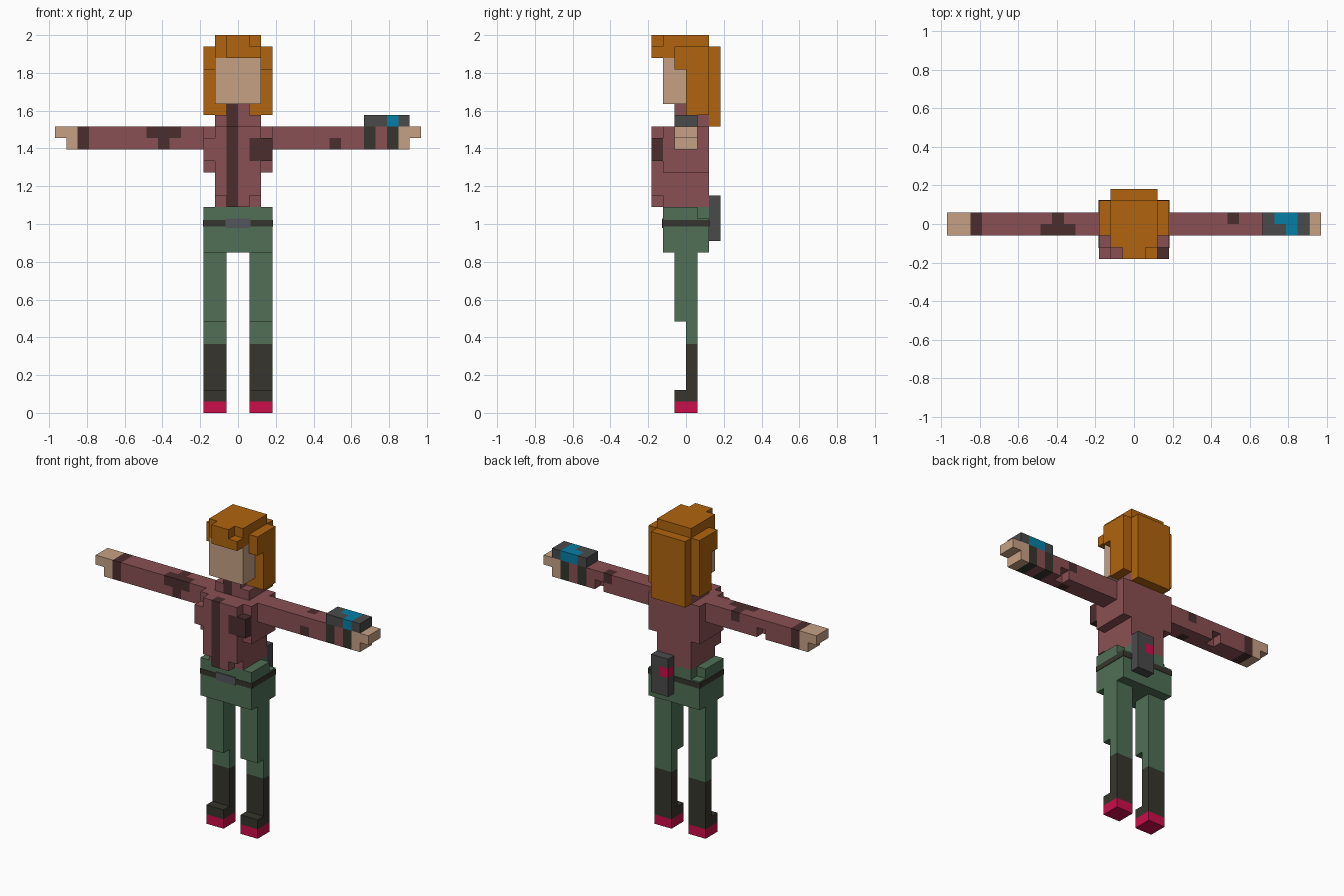
import bpy
import bmesh
from mathutils import Vector

UNIT = 2 / 33  # edge of one block

cube = bpy.data.objects.get("Cube")
if cube:
    bpy.data.objects.remove(cube, do_unlink=True)


def linear(channel):
    c = channel / 255
    return c / 12.92 if c <= 0.04045 else ((c + 0.055) / 1.055) ** 2.4


def make_material(name, hex_code):
    mat = bpy.data.materials.new(name)
    colour = [linear(c) for c in bytes.fromhex(hex_code)] + [1.0]
    mat.diffuse_color = colour
    mat.use_nodes = True
    mat.node_tree.nodes["Principled BSDF"].inputs["Base Color"].default_value = colour
    return mat


PALETTE = {
    "hair": "b0640f", "skin": "c6a184", "jacket": "8a5053", "maroon": "4b2d2d",
    "trousers": "50704f".replace("4f", "56"), "boots": "36352d", "crimson": "cc0d4b",
    "grey": "4a4a4a", "screen": "067ea6", "buckle": "55565c",
}
MATERIALS = {name: make_material(name + "_colour", code) for name, code in PALETTE.items()}


def finish(name, bm, names):
    mesh = bpy.data.meshes.new(name)
    bm.to_mesh(mesh)
    bm.free()
    for n in names:
        mesh.materials.append(MATERIALS[n])
    obj = bpy.data.objects.new(name, mesh)
    bpy.context.collection.objects.link(obj)
    return obj


def block_part(name, fills, mirror=False):
    """Fill ranges of blocks in order; later fills repaint, None carves.
    Only exposed faces are made, then flat regions are merged."""
    cells = {}
    for colour, (x0, x1), (y0, y1), (z0, z1) in fills:
        if mirror:
            x0, x1 = -x1, -x0
        for x in range(x0, x1):
            for y in range(y0, y1):
                for z in range(z0, z1):
                    if colour:
                        cells[x, y, z] = colour
                    else:
                        cells.pop((x, y, z), None)
    names = sorted(set(cells.values()))
    bm = bmesh.new()
    for cell, colour in cells.items():
        for axis in range(3):
            for sign in (-1, 1):
                step = Vector((0, 0, 0))
                step[axis] = sign
                if tuple(int(a + b) for a, b in zip(cell, step)) in cells:
                    continue
                u = Vector((0, 0, 0))
                u[(axis + 1) % 3] = 0.5
                v = step.cross(u)
                mid = Vector(cell) + Vector((0.5, 0.5, 0.5)) + step * 0.5
                ring = [mid - u - v, mid + u - v, mid + u + v, mid - u + v]
                face = bm.faces.new([bm.verts.new(p * UNIT) for p in ring])
                face.material_index = names.index(colour)
    bmesh.ops.remove_doubles(bm, verts=bm.verts[:], dist=0.001)
    bmesh.ops.dissolve_limit(bm, angle_limit=0.01, verts=bm.verts[:],
                             edges=bm.edges[:], delimit={"MATERIAL"})
    return finish(name, bm, names)


def plate(name, colour, low, high, grow):
    """Box that stands slightly proud of the blocks beneath it."""
    bm = bmesh.new()
    bmesh.ops.create_cube(bm, size=1)
    for vert in bm.verts:
        for i in range(3):
            proud = 0 if i == 2 else grow
            vert.co[i] = high[i] * UNIT + proud if vert.co[i] > 0 else low[i] * UNIT - proud
    return finish(name, bm, [colour])


# Legs with boots and coloured soles
for side, flip in (("left", False), ("right", True)):
    block_part(side + "_leg", [
        ("trousers", (1, 3), (-1, 1), (8, 14)),
        ("trousers", (1, 3), (0, 1), (6, 8)),
        ("boots", (1, 3), (0, 1), (2, 6)),
        ("boots", (1, 3), (-1, 1), (1, 2)),
        ("crimson", (1, 3), (-1, 1), (0, 1)),
    ], flip)

# Hips, belt and buckle
block_part("hips", [
    ("trousers", (-3, 3), (-2, 2), (14, 18)),
    (None, (-3, -2), (1, 2), (17, 18)),
    (None, (2, 3), (1, 2), (17, 18)),
])
plate("belt", "boots", (-3, -2, 16.3), (3, 2, 16.85), 0.003)
plate("belt_buckle", "buckle", (-1, -2, 16.15), (1, -1, 17), 0.006)

# Pouch on the back of the hip
block_part("hip_pouch", [
    ("grey", (0, 2), (2, 3), (15, 19)),
    ("crimson", (0, 1), (2, 3), (17, 18)),
])

# Jacket body, shoulders, collar, zip and chest patch
block_part("jacket_body", [
    ("jacket", (-2, 2), (-3, 2), (18, 25)),
    ("jacket", (-3, 3), (-2, 2), (21, 25)),
    ("jacket", (-3, 3), (-3, -2), (22, 24)),
    (None, (-2, -1), (-3, -2), (18, 19)),
    (None, (1, 2), (-3, -2), (18, 19)),
    ("jacket", (-2, 2), (-1, 2), (25, 26)),
    ("jacket", (-1, 1), (-1, 0), (26, 27)),
    ("maroon", (-1, 0), (-3, -2), (18, 25)),
    ("maroon", (-1, 0), (-1, 0), (25, 27)),
    ("maroon", (1, 3), (-3, -2), (22, 24)),
])


def sleeve():
    """Sleeve and hand along +x, with a nick under the elbow."""
    return [
        ("jacket", (3, 14), (-1, 1), (23, 25)),
        ("skin", (14, 15), (-1, 1), (23, 25)),
        ("skin", (15, 16), (-1, 1), (24, 25)),
        (None, (9, 10), (0, 1), (23, 24)),
    ]


# Right arm with cuff and elbow patch
block_part("right_arm", sleeve() + [
    ("maroon", (13, 14), (-1, 1), (23, 25)),
    ("maroon", (5, 8), (-1, 0), (24, 25)),
    ("maroon", (6, 7), (-1, 1), (24, 25)),
    ("maroon", (6, 7), (-1, 0), (23, 24)),
], True)

# Left arm with straps and small patches
block_part("left_arm", sleeve() + [
    ("boots", (11, 12), (-1, 1), (23, 25)),
    ("boots", (13, 14), (-1, 1), (23, 25)),
    ("maroon", (8, 9), (0, 1), (24, 25)),
    ("maroon", (8, 9), (-1, 0), (23, 24)),
])

# Wrist device
block_part("wrist_device", [
    ("grey", (11, 15), (-1, 1), (25, 26)),
    ("screen", (13, 14), (-1, 1), (25, 26)),
    ("screen", (12, 13), (0, 1), (25, 26)),
])

# Head
block_part("head", [("skin", (-2, 2), (-2, 0), (27, 31))])

# Hair: sides and back, temples, long back panel, crown and fringe
block_part("hair", [
    ("hair", (-3, 3), (0, 2), (26, 32)),
    ("hair", (-3, -2), (-1, 0), (30, 32)),
    ("hair", (2, 3), (-1, 0), (30, 32)),
    ("hair", (-2, 2), (2, 3), (25, 32)),
    ("hair", (-2, 2), (-2, 2), (31, 33)),
    ("hair", (-1, 1), (-3, -2), (31, 33)),
    ("hair", (1, 2), (-3, -2), (31, 32)),
])
